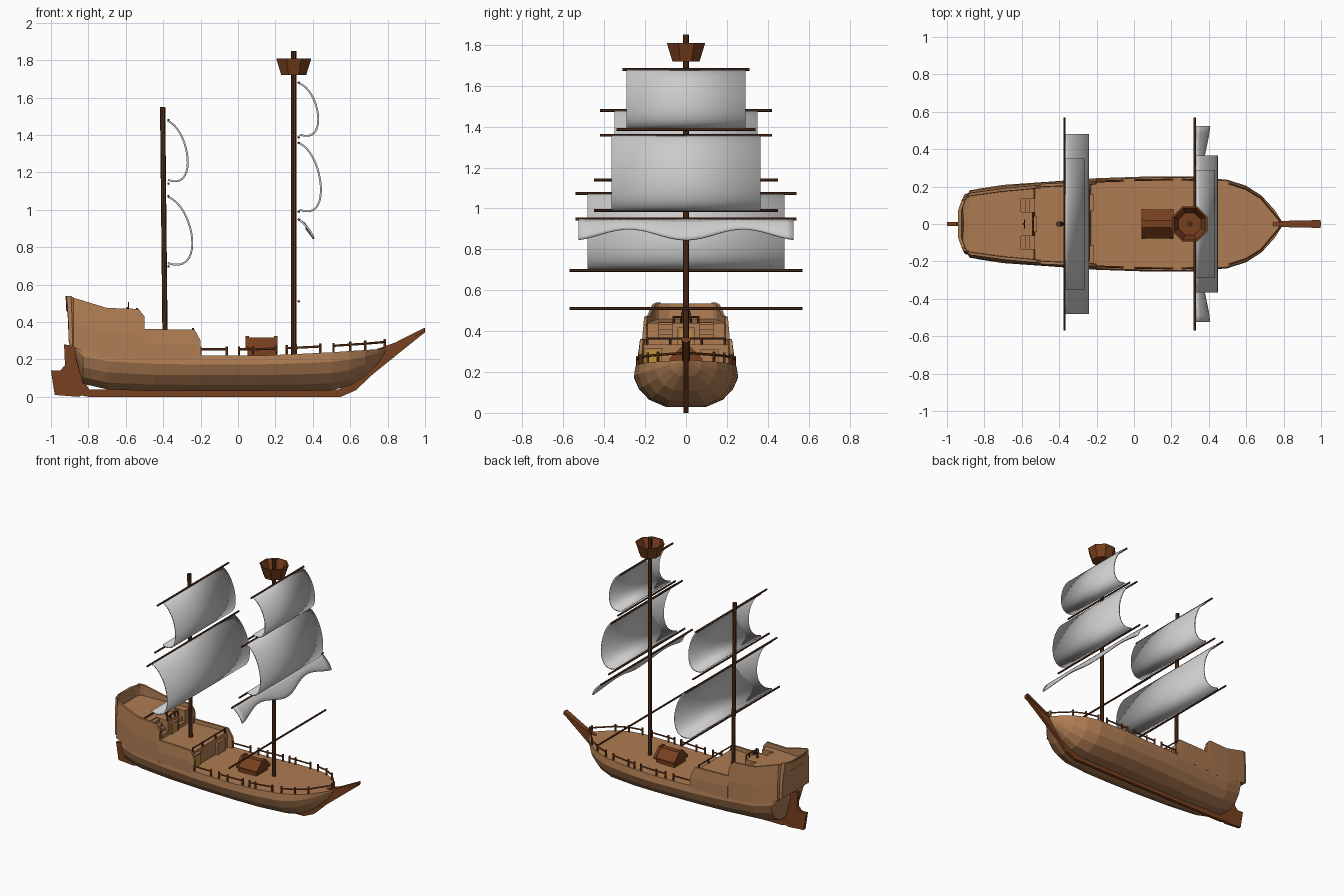
import bpy, bmesh, math
from mathutils import Vector

if "Cube" in bpy.data.objects:
    bpy.data.objects.remove(bpy.data.objects["Cube"])


def material(name, rgb):
    m = bpy.data.materials.new(name)
    m.diffuse_color = (*rgb, 1)
    m.use_nodes = True
    m.node_tree.nodes["Principled BSDF"].inputs["Base Color"].default_value = m.diffuse_color
    return m


WOOD = material("light_wood", (0.42, 0.20, 0.085))
RED = material("red_wood", (0.19, 0.05, 0.013))
DARK = material("dark_wood", (0.10, 0.033, 0.012))
GOLD = material("gold", (0.50, 0.29, 0.04))


def finish(name, bm, mat=None, smooth=False):
    bmesh.ops.recalc_face_normals(bm, faces=bm.faces)
    me = bpy.data.meshes.new(name)
    for f in bm.faces:
        f.smooth = smooth
    bm.to_mesh(me)
    bm.free()
    ob = bpy.data.objects.new(name, me)
    bpy.context.collection.objects.link(ob)
    if mat:
        me.materials.append(mat)
    return ob


def loft(name, rings, mat):
    bm = bmesh.new()
    vs = [[bm.verts.new(p) for p in r] for r in rings]
    n = len(vs[0])
    for a, b in zip(vs, vs[1:]):
        for i in range(n):
            j = (i + 1) % n
            bm.faces.new((a[i], a[j], b[j], b[i]))
    bm.faces.new(vs[0])
    bm.faces.new(vs[-1])
    return finish(name, bm, mat)


def plate(name, pts, w, mat):
    return loft(name, [[(x, y, z) for x, z in pts] for y in (-w, w)], mat)


def rods(name, items, mat, sides=6):
    bm = bmesh.new()
    for p, q, r in items:
        p, q = Vector(p), Vector(q)
        d = q - p
        mx = d.to_track_quat('Z', 'Y').to_matrix().to_4x4()
        mx.translation = (p + q) / 2
        bmesh.ops.create_cone(bm, cap_ends=True, segments=sides, radius1=r,
                              radius2=r, depth=d.length, matrix=mx)
    return finish(name, bm, mat)


def boxes(name, items, mat):
    bm = bmesh.new()
    for lo, hi in items:
        vs = bmesh.ops.create_cube(bm, size=1)['verts']
        for v in vs:
            v.co = [lo[i] + (v.co[i] + 0.5) * (hi[i] - lo[i]) for i in range(3)]
    return finish(name, bm, mat)


# Hull: stations of x, half width, bottom z, deck z
HULL = [(-.87, .15, .21, .28), (-.83, .185, .07, .265), (-.7, .205, .04, .24),
        (-.45, .222, .03, .225), (-.2, .24, .03, .22), (.1, .25, .03, .22),
        (.3, .25, .03, .228), (.5, .232, .035, .238), (.6, .2, .06, .245),
        (.68, .15, .11, .25), (.75, .075, .18, .255), (.79, .015, .24, .26)]
SECTION = [(.4, 0), (.72, .18), (.92, .45), (1.02, .75), (.99, 1)]
rings = []
for x, w, zb, zt in HULL:
    half = [(w * a, zb + (zt - zb) * b) for a, b in SECTION]
    rings.append([(x, y, z) for y, z in half] + [(x, -y, z) for y, z in half[::-1]])
loft("hull", rings, WOOD)

# Stern castle: x, lower half width, upper half width, bottom z, rim z, deck z
CASTLE = [(-.95, .16, .14, .28, .54, .535), (-.93, .165, .148, .275, .54, .535),
          (-.928, .165, .148, .275, .54, .46), (-.88, .18, .165, .265, .53, .455),
          (-.7, .207, .19, .2, .475, .445), (-.535, .219, .205, .2, .47, .44),
          (-.53, .219, .205, .2, .468, .335), (-.5, .221, .208, .2, .43, .335),
          (-.499, .221, .214, .2, .362, .335), (-.235, .238, .225, .2, .36, .335),
          (-.23, .238, .225, .2, .355, .21), (-.2, .24, .23, .2, .3, .21)]
rings = []
for k, (x, wb, wt, zb, zt, zd) in enumerate(CASTLE):
    half = [(wb, zb), ((wb + wt) / 2 + .004, (zb + zt) / 2), (wt, zt),
            (wt - .015, zt), (wt - .017, zd), (wt * .5, zd)]
    loop = half + [(-y, z) for y, z in half[::-1]]
    bend = .035 if k < 3 else 0
    rings.append([(x + bend * (y / wt) ** 2, y, z) for y, z in loop])
castle = loft("stern_castle", rings, WOOD)

# Stair slots cut in the upper deck, with steps
slots = boxes("stair_cutter", [((-.63, s * .1 - .035, .342), (-.52, s * .1 + .035, .52))
                               for s in (-1, 1)], WOOD)
slots.hide_render = True
slots.display_type = 'WIRE'
slots.hide_set(True)
cut = castle.modifiers.new("stairs", 'BOOLEAN')
cut.operation = 'DIFFERENCE'
cut.object = slots
boxes("upper_stairs", [((-.635, s * .1 - .036, .338), (-.53 - .025 * k, s * .1 + .036, .363 + .024 * k))
                       for s in (-1, 1) for k in range(4)], WOOD)

# Doors with frames
boxes("gold_doors", [((-.535, -.03, .335), (-.522, .03, .405)),
                     ((-.235, -.205, .22), (-.222, -.12, .308))], GOLD)
boxes("door_frames", [((-.535, s * .036 - .006, .335), (-.518, s * .036 + .006, .415)) for s in (-1, 1)]
      + [((-.535, -.042, .405), (-.518, .042, .417)), ((-.235, -.21, .308), (-.215, -.115, .318)),
         ((-.235, .07, .22), (-.215, .16, .31))], WOOD)

# Deck edge rails on the castle
parts = []
for x, z, w in ((-.54, .44, .06), (-.24, .335, .19)):
    parts.append(((x, -w, z + .028), (x, w, z + .028), .005))
    parts += [((x, t * w, z - .01), (x, t * w, z + .034), .006) for t in (-1, -.4, .4, 1)]
rods("castle_rails", parts, DARK)

# Steering wheel
parts = [((-.59, 0, .44), (-.59, 0, .48), .006)]
for k in range(8):
    a, b = k * math.pi / 4, (k + 1) * math.pi / 4
    p, q = [(-.585, .022 * math.cos(t), .484 + .022 * math.sin(t)) for t in (a, b)]
    parts += [(p, q, .003), ((-.585, 0, .484), p, .002)]
rods("steering_wheel", parts, DARK)

# Keel, stem with bowsprit, and rudder
plate("keel", [(-.85, .01), (-.85, .04), (.54, .04), (.62, .09), (.7, .17), (.78, .265),
               (.86, .295), (1, .37), (1, .345), (.85, .225), (.72, .12), (.63, .035), (.55, .0), (-.8, 0)], .012, RED)
loft("bowsprit", [[(x, w, z + .01), (x, w, z - .012), (x, -w, z - .012), (x, -w, z + .01)]
                  for x, w, z in ((.74, .012, .245), (.84, .018, .28), (.998, .021, .36))], RED)
plate("rudder", [(-.98, .01), (-.85, .0), (-.79, .03), (-.82, .08), (-.85, .27), (-.93, .28),
                 (-.925, .17), (-.95, .14), (-1, .14)], .011, RED)


# Side rails following the deck edge
def edge(x):
    for a, b in zip(HULL, HULL[1:]):
        if a[0] <= x <= b[0]:
            t = (x - a[0]) / (b[0] - a[0])
            return a[1] + t * (b[1] - a[1]), a[3] + t * (b[3] - a[3])
    return HULL[-1][1], HULL[-1][3]


parts = []
for s in (-1, 1):
    for run in ((-.2, -.06), (.005, .08, .205), (.26, .31, .44), (.51, .6, .68, .785)):
        pts = []
        for x in run:
            w, z = edge(x)
            pts.append(Vector((x, s * max(w - .013, .012), z)))
        for p in pts:
            parts.append((p - Vector((0, 0, .01)), p + Vector((0, 0, .05)), .007))
        for p, q in zip(pts, pts[1:]):
            up = Vector((0, 0, .034))
            parts.append((p + up, q + up, .006))
rods("side_rails", parts, RED)

# Cargo hatch with sloping roof
boxes("hatch_base", [((.05, -.065, .215), (.2, .065, .255))], RED)
loft("hatch_roof", [[(x, -.078, .252), (x, .078, .252), (x, .078, .262), (x, .02, .318),
                     (x, -.02, .318), (x, -.078, .262)] for x in (.06, .192)], RED)
loft("hatch_front", [[(x, -.08, .25), (x, .08, .25), (x, .08, .266), (x, .022, .324),
                      (x, -.022, .324), (x, -.08, .266)] for x in (.192, .212)], RED)
loft("hatch_back", [[(x, -.08, .25), (x, .08, .25), (x, .08, .266), (x, .022, .324),
                     (x, -.022, .324), (x, -.08, .266)] for x in (.04, .06)], RED)

# Masts
rods("fore_mast", [((.298, 0, .2), (.298, 0, 1.85), .014)], DARK, 8)
rods("aft_mast", [((-.39, 0, .3), (-.403, 0, 1.55), .014)], DARK, 8)

# Lookout basket
loft("lookout_basket", [[(.298 + r * math.cos((k + .5) * math.pi / 4), r * math.sin((k + .5) * math.pi / 4), z)
                         for k in range(8)]
                        for r, z in ((.001, 1.72), (.072, 1.72), (.102, 1.81), (.092, 1.81),
                                     (.064, 1.735), (.001, 1.735))], RED)

# Yards
FORE, AFT = .325, -.372
rods("yards", [((x, -w, z), (x, w, z), .007) for x, z, w in (
    (FORE, 1.68, .31), (FORE, 1.387, .34), (FORE, 1.358, .42), (FORE, .99, .45), (FORE, .948, .54),
    (FORE, .51, .57), (AFT, 1.48, .42), (AFT, 1.14, .45), (AFT, 1.073, .54), (AFT, .697, .57))], DARK)


# Billowing sails
def sheet(name, f, nu, nv):
    bm = bmesh.new()
    g = [[bm.verts.new(f(i / nu, j / nv)) for j in range(nv + 1)] for i in range(nu + 1)]
    for i in range(nu):
        for j in range(nv):
            bm.faces.new((g[i][j], g[i + 1][j], g[i + 1][j + 1], g[i][j + 1]))
    ob = finish(name, bm, smooth=True)
    m = ob.modifiers.new("cloth", 'SOLIDIFY')
    m.thickness, m.offset = .01, 0
    return ob


def billow(name, x0, top, bottom, depth, w):
    def f(u, t):
        s = 1 - t
        x = 3 * s * s * t * 1.1 + 3 * s * t * t * 1.6
        z = s ** 3 + 3 * s * s * t * .85 - 3 * s * t * t * .2
        return x0 + depth * x, w * (2 * u - 1), bottom + (top - bottom) * z
    sheet(name, f, 1, 18)


billow("fore_top_sail", .33, 1.675, 1.402, .097, .29)
billow("fore_middle_sail", .33, 1.355, 1.0, .111, .365)
billow("aft_top_sail", -.375, 1.475, 1.16, .104, .35)
billow("aft_main_sail", -.375, 1.07, .715, .128, .482)


# Gathered lower fore sail with scalloped hem
def gathered(u, v):
    y = .525 * (2 * u - 1)
    drop = .1 - .052 * math.sin(math.pi * y / .56) ** 2
    return (.33 + .75 * drop * v + .012 * math.sin(math.pi * v), y, .945 - drop * v)


sheet("gathered_sail", gathered, 28, 5)
